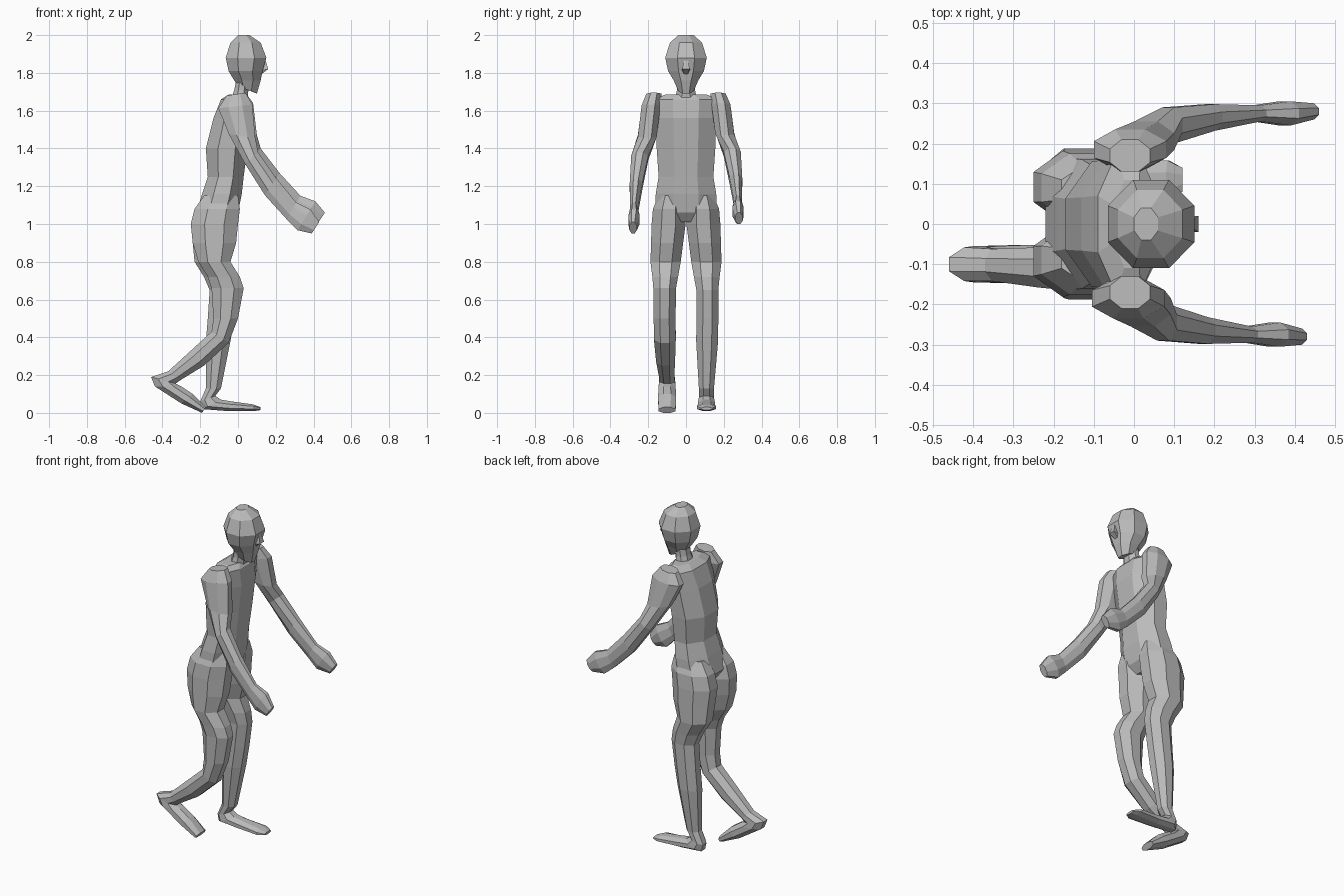
import bpy
import bmesh
from math import cos, sin, pi
from mathutils import Vector

default_cube = bpy.data.objects.get("Cube")
if default_cube:
    bpy.data.objects.remove(default_cube, do_unlink=True)

# One plain grey for the whole figure
grey = bpy.data.materials.new("plain_grey")
grey.use_nodes = True
colour = (0.5, 0.5, 0.5, 1)
grey.diffuse_color = colour
grey.node_tree.nodes["Principled BSDF"].inputs["Base Color"].default_value = colour

UNIT = 0.01  # all rings below are given in hundredths


def level(z, back, front, width, y=0):
    """Horizontal section: back and front x, half width, centre y."""
    return tilted(back, z, front, z, width, y)


def tilted(back_x, back_z, front_x, front_z, width, y=0):
    """Section whose back and front points lie at different heights."""
    back = Vector((back_x, y, back_z)) * UNIT
    front = Vector((front_x, y, front_z)) * UNIT
    return back, front, width * UNIT


def shift(section, offset):
    back, front, width = section
    return back + offset, front + offset, width


def mirror(section):
    flip = Vector((1, -1, 1))
    back, front, width = section
    return back * flip, front * flip, width


def loft(name, sections, sides=8):
    """Faceted skin through a series of polygon sections, capped at the ends."""
    bm = bmesh.new()
    rings = []
    reach = 1 / cos(pi / sides)
    for back, front, width in sections:
        centre, half = (back + front) / 2, (front - back) / 2
        ring = []
        for k in range(sides):
            angle = 2 * pi * (k + 0.5) / sides
            side = Vector((0, width * reach * sin(angle), 0))
            ring.append(bm.verts.new(centre + half * reach * cos(angle) + side))
        rings.append(ring)
    for lower, upper in zip(rings, rings[1:]):
        for k in range(sides):
            n = (k + 1) % sides
            bm.faces.new((lower[k], lower[n], upper[n], upper[k]))
    bm.faces.new(rings[0])
    bm.faces.new(rings[-1])
    bmesh.ops.recalc_face_normals(bm, faces=bm.faces)
    mesh = bpy.data.meshes.new(name)
    bm.to_mesh(mesh)
    bm.free()
    mesh.materials.append(grey)
    obj = bpy.data.objects.new(name, mesh)
    bpy.context.collection.objects.link(obj)
    return obj


# Head, from crown to chin
loft("head", [
    level(200, 0, 6, 4),
    level(196, -4, 12, 8.5),
    level(188, -6.5, 15, 11),
    level(181, -5, 13, 9.5),
    level(176, -2, 12, 6.5),
    tilted(0, 173, 10, 169, 4),
])

# Small wedge nose
loft("nose", [
    tilted(11, 186, 14.5, 187, 1),
    tilted(11, 181, 16, 182, 2),
    tilted(11, 180, 12, 179, 1),
], sides=4)

loft("neck", [
    level(176, -1, 6, 4.8),
    level(171, -2, 5.5, 4.8),
    level(165, -4, 5, 6),
])

# Torso, from collar to pelvis
loft("torso", [
    level(168.5, -5, 4, 11),
    level(166, -9, 6, 17),
    level(156, -13, 7, 16),
    level(140, -17, 5, 15.5),
    level(125, -16, 3, 14.5),
    level(116, -19, 2, 16),
    level(106, -22, 0, 16.5),
    level(101, -19, -4, 9),
])

# Arms, from shoulder to fingertips, swung forward
arm = [
    tilted(-6, 168, 4, 169.5, 4, 17),
    tilted(-10, 162, 8, 164, 5, 18.5),
    tilted(-4, 149, 10, 147, 5, 20.5),
    tilted(5, 134, 12, 140, 4.5, 24.5),
    tilted(16, 118, 22, 127, 3.3, 26.5),
    tilted(28, 106, 33, 115, 2, 27.5),
    tilted(34, 101, 41, 112, 3, 27.5),
    tilted(42, 100, 46, 106, 2, 28),
]
loft("left_arm", arm)

# The other arm hangs a little lower towards the hand
drop = Vector((-3, 0, -5)) * UNIT
last = len(arm) - 1
loft("right_arm", [mirror(shift(s, drop * (i / last))) for i, s in enumerate(arm)])

# Upper thigh shared by both legs
thigh = [
    level(115, -18, 0, 6, 8.5),
    level(108, -23, 1, 8.5, 9),
    level(100, -25, 0, 9, 9.2),
    level(90, -24, -1, 8.5, 10),
]

# Standing leg, ending in a foot flat on the ground
loft("standing_leg", thigh + [
    level(80, -23, -4, 8, 10.8),
    level(72, -18, -1, 6.8, 11),
    level(65, -15, 0, 5.8, 11.3),
    level(50, -16, -2, 5.8, 11.3),
    level(38, -17, -4, 5.8, 11.2),
    level(13, -17, -9, 4, 10.8),
    tilted(-20, 6, -12, 9, 4, 10.8),
    tilted(-19, 2, -9, 7, 4.5, 10.8),
    tilted(-6, 1, -3, 6, 4.5, 10.8),
    tilted(9, 1, 8, 4.5, 5, 10.8),
    tilted(12, 1.5, 12, 3, 3, 11),
])

# Trailing leg, bent back with the foot resting on its toes
loft("trailing_leg", [mirror(s) for s in thigh + [
    level(80, -21, -4, 8, 10.8),
    level(72, -16, 1, 6.8, 11),
    level(66, -14, 3, 6, 11.3),
    level(50, -13, 0, 5.8, 11.3),
    tilted(-14, 43, -5, 37, 5.8, 11.2),
    tilted(-26, 32, -18, 25, 5, 10.8),
    tilted(-37, 22, -31, 17, 4, 10.2),
    tilted(-46, 19, -33, 15.5, 4.2, 10),
    tilted(-44, 14, -30, 14, 4.5, 10),
    tilted(-30, 5, -24, 10, 4.8, 10),
    tilted(-19, 0, -17, 3, 4.5, 10),
]])
